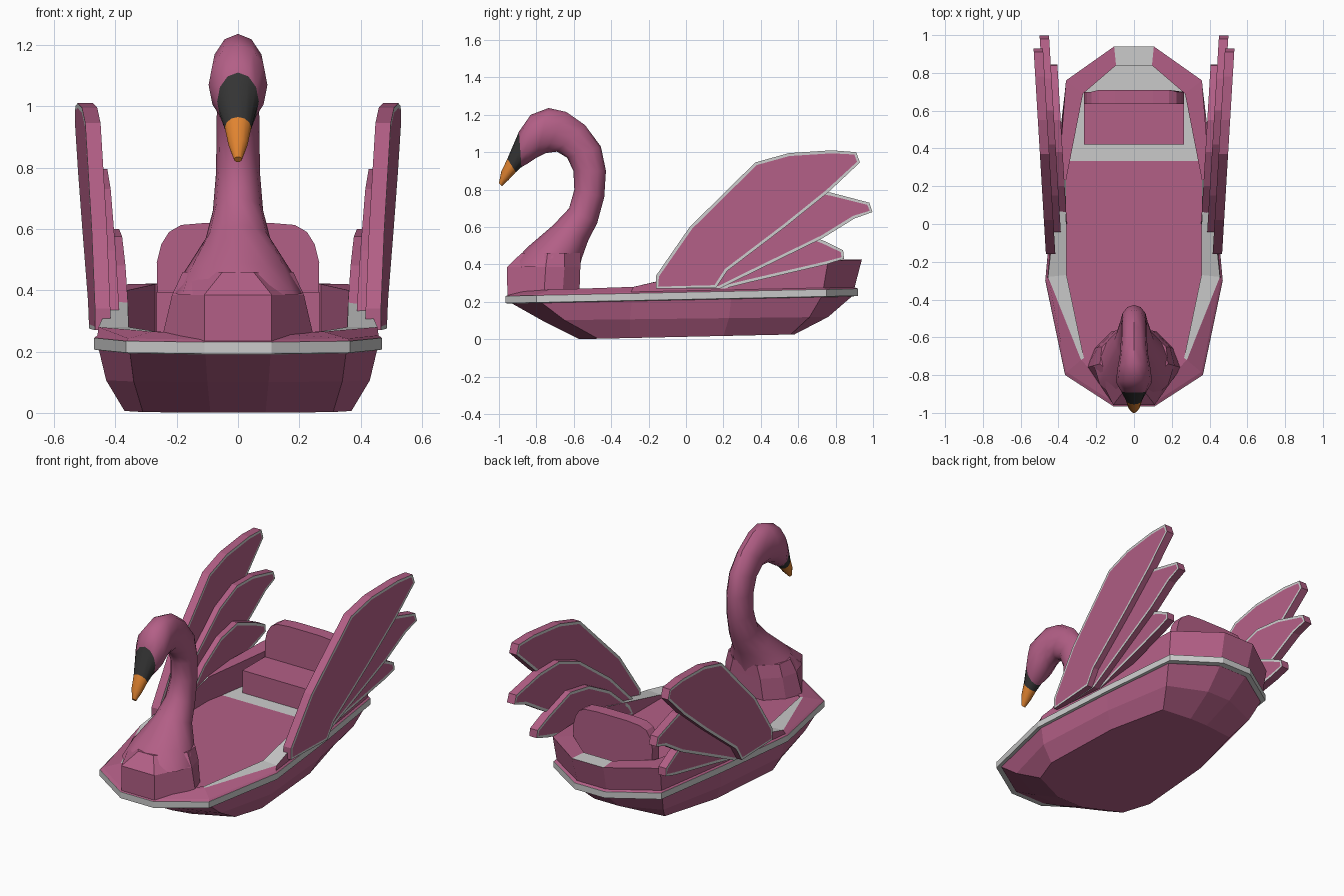
import bpy, bmesh, math
from mathutils import Vector

if "Cube" in bpy.data.objects:
    bpy.data.objects.remove(bpy.data.objects["Cube"])


def material(name, rgb):
    m = bpy.data.materials.new(name)
    m.diffuse_color = (*rgb, 1)
    m.use_nodes = True
    m.node_tree.nodes["Principled BSDF"].inputs["Base Color"].default_value = m.diffuse_color
    return m


PINK = material("pink", (0.45, 0.115, 0.24))
GREY = material("grey", (0.6, 0.6, 0.6))
DARK = material("dark", (0.035, 0.035, 0.035))
ORANGE = material("orange", (0.75, 0.23, 0.03))
MATS = [PINK, GREY, DARK, ORANGE]


def finish(name, bm, smooth=None):
    bmesh.ops.recalc_face_normals(bm, faces=bm.faces)
    me = bpy.data.meshes.new(name)
    bm.to_mesh(me)
    bm.free()
    for m in MATS:
        me.materials.append(m)
    ob = bpy.data.objects.new(name, me)
    bpy.context.collection.objects.link(ob)
    if smooth:
        bpy.ops.object.select_all(action='DESELECT')
        ob.select_set(True)
        bpy.context.view_layer.objects.active = ob
        bpy.ops.object.shade_smooth_by_angle(angle=math.radians(smooth))
    return ob


def loft(name, rings, mat=lambda ring, side: 0, smooth=None):
    """Skin closed rings of equal length and cap both ends."""
    bm = bmesh.new()
    vs = [[bm.verts.new(p) for p in r] for r in rings]
    n = len(vs[0])
    for k in range(len(vs) - 1):
        for i in range(n):
            j = (i + 1) % n
            f = bm.faces.new((vs[k][i], vs[k][j], vs[k + 1][j], vs[k + 1][i]))
            f.material_index = mat(k, i)
    bm.faces.new(vs[0])
    bm.faces.new(vs[-1]).material_index = mat(len(vs) - 2, 0)
    return finish(name, bm, smooth)


def mirrored(half, z):
    """Full ring from half outline (x, y); z is a function of index and y."""
    right = [Vector((x, y, z(i, y))) for i, (x, y) in enumerate(half)]
    return right + [Vector((-p.x, p.y, p.z)) for p in reversed(right)]


# Hull outlines, stern to bow
keel = [(.06, .58), (.25, .56), (.34, .2), (.37, -.3), (.31, -.47), (.09, -.57)]
bilge = [(.08, .76), (.31, .66), (.39, .23), (.43, -.3), (.34, -.65), (.10, -.77)]
rim = [(.10, .92), (.36, .75), (.42, .25), (.47, -.3), (.365, -.80), (.11, -.965)]
under = [(x * .965, y * .965) for x, y in rim]
rim_in = [(x * .975, y * .98) for x, y in rim]
coam_out = [(.105, .94), (.36, .76), (.40, .25), (.455, -.28), (.28, -.72), (.105, -.90)]
coam_in = [(.095, .84), (.27, .69), (.36, .23), (.357, -.27), (.265, -.71), (.08, -.85)]
coam_z = [.425, .42, .40, .28, .265, .26]
rim_z = lambda i, y: .251 + .021 * y

# Lower hull
loft("hull", [mirrored(keel, lambda i, y: .013 + .022 * y),
              mirrored(bilge, lambda i, y: .11 + .012 * y),
              mirrored(under, lambda i, y: rim_z(i, y) - .04)])

# Grey rub rail around the hull
loft("rub_rail", [mirrored(under, lambda i, y: rim_z(i, y) - .041),
                  mirrored(rim, lambda i, y: rim_z(i, y) - .038),
                  mirrored(rim, rim_z)], lambda k, i: 1)

# Deck, cockpit coaming and floor
loft("deck", [mirrored(rim, lambda i, y: rim_z(i, y) - .001),
              mirrored(rim_in, lambda i, y: rim_z(i, y) + .008),
              mirrored(coam_out, lambda i, y: coam_z[i]),
              mirrored(coam_in, lambda i, y: coam_z[i]),
              mirrored(coam_in, lambda i, y: .258)],
     lambda k, i: 1 if k == 2 and i in (2, 3, 7, 8, 11) else 0)

# Breast block at the bow
breast = [([(.12, -.57), (.21, -.66), (.25, -.76), (.11, -.955)], .235),
          ([(.10, -.565), (.19, -.65), (.215, -.75), (.11, -.957)], .385),
          ([(.08, -.562), (.17, -.65), (.18, -.74), (.05, -.88)], .46)]
loft("breast", [mirrored(h, lambda i, y, z=z: z) for h, z in breast])

# Neck and head: inner (y, z), outer (y, z), half width
neck = [(-.945, .385, -.567, .39, .21), (-.85, .49, -.558, .43, .175),
        (-.71, .61, -.522, .53, .105), (-.625, .70, -.475, .62, .082),
        (-.597, .80, -.437, .76, .072), (-.602, .90, -.428, .90, .070),
        (-.635, .97, -.455, 1.03, .069), (-.69, 1.003, -.54, 1.145, .069),
        (-.75, .995, -.64, 1.215, .075), (-.80, .97, -.735, 1.236, .088),
        (-.845, .94, -.83, 1.20, .096), (-.88, .92, -.893, 1.11, .068)]
face = [neck[-1], (-.91, .893, -.955, .965, .043)]
beak = [face[-1], (-.95, .85, -.988, .895, .031), (-.985, .818, -1.0, .835, .013)]


def tube(name, sections, index, sides=12):
    rings = []
    for y0, z0, y1, z1, rx in sections:
        c = Vector((0, (y0 + y1) / 2, (z0 + z1) / 2))
        d = Vector((0, (y1 - y0) / 2, (z1 - z0) / 2))
        rings.append([c + d * math.cos(a) + Vector((rx * math.sin(a), 0, 0))
                      for a in (2 * math.pi * i / sides for i in range(sides))])
    loft(name, rings, lambda k, i: index, 40)


tube("neck_and_head", neck, 0)
tube("face_mask", face, 2)
tube("beak", beak, 3)


# Solid slab helper: extrude a planar outline, optionally with grey-bordered faces
def slab(name, front, back, border=0):
    bm = bmesh.new()
    a, b = ([bm.verts.new(p) for p in ring] for ring in (front, back))
    caps = [bm.faces.new(a), bm.faces.new(b[::-1])]
    n = len(a)
    for i in range(n):
        bm.faces.new((a[i], b[i], b[(i + 1) % n], a[(i + 1) % n]))
    bmesh.ops.recalc_face_normals(bm, faces=bm.faces)
    if border:
        res = bmesh.ops.inset_individual(bm, faces=caps, thickness=border, depth=0)
        for f in res["faces"]:
            f.material_index = 1
    return finish(name, bm)


# Wing feathers: outline (y, z) and x offset of the outer face
feathers = {
    "upper_feather": (.476, [(-.16, .27), (-.16, .34), (.02, .60), (.37, .945), (.55, .995),
                             (.78, 1.01), (.91, 1.0), (.93, .945), (.76, .785), (.53, .60),
                             (.22, .365), (.16, .275)]),
    "middle_feather": (.44, [(-.06, .27), (-.04, .34), (.15, .53), (.42, .73), (.60, .795),
                             (.77, .785), (.98, .73), (.997, .68), (.90, .645), (.73, .54),
                             (.28, .32), (.18, .27)]),
    "lower_feather": (.405, [(.0, .27), (.03, .33), (.2, .48), (.38, .575), (.55, .60),
                             (.74, .525), (.84, .475), (.845, .43), (.75, .40), (.32, .30),
                             (.2, .27)])}
for name, (x0, outline) in feathers.items():
    for side, s in (("left", -1), ("right", 1)):
        skin = lambda t: [(s * (x0 + .06 * y - t), y, z) for y, z in outline]
        slab(f"{side}_{name}", skin(0), skin(.05), .016)

# Bench seat
box = [(-.265, .255), (.265, .255), (.265, .395), (-.265, .395)]
slab("seat", [(x, .42, z) for x, z in box], [(x, .66, z) for x, z in box])

# Backrest with rounded top corners
half = [(.26, .26), (.265, .49), (.25, .55), (.225, .59), (.185, .613), (.10, .62)]
prof = half + [(-x, z) for x, z in reversed(half)]
slab("backrest", [(x, .635, z) for x, z in prof],
     [(x, .70 + .01 * (abs(x) < .2), z) for x, z in prof])
